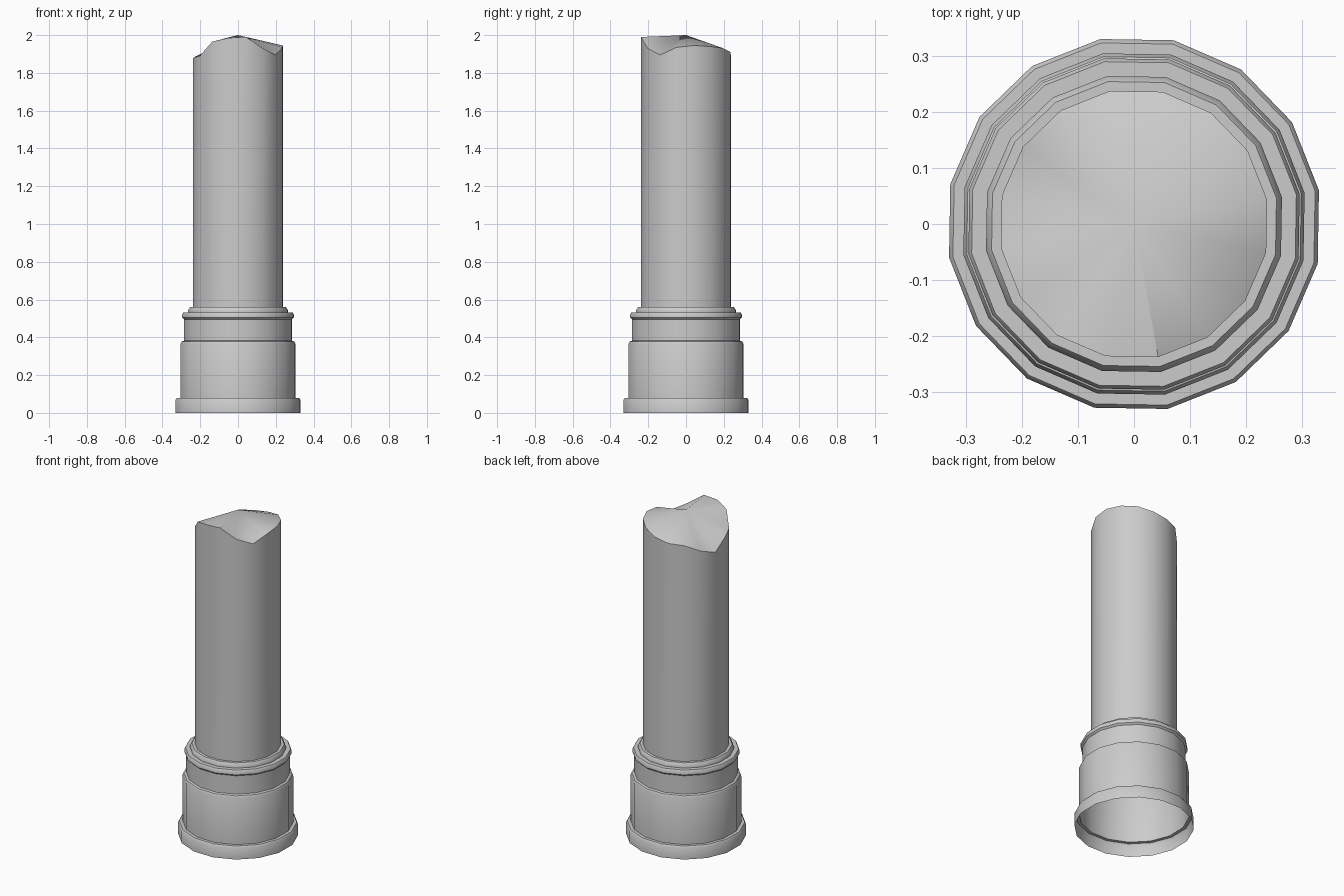
import bpy, bmesh, math

if "Cube" in bpy.data.objects:
    bpy.data.objects.remove(bpy.data.objects["Cube"])

SIDES = 16
OFFSET = math.radians(10.3)


def ring(bm, r, heights):
    """One loop of vertices; heights is a single z or one z per side."""
    if not isinstance(heights, (list, tuple)):
        heights = [heights] * SIDES
    return [bm.verts.new((r * math.cos(OFFSET + math.tau * i / SIDES),
                          r * math.sin(OFFSET + math.tau * i / SIDES), z))
            for i, z in enumerate(heights)]


def bridge(bm, a, b):
    for i in range(SIDES):
        j = (i + 1) % SIDES
        bm.faces.new((a[i], a[j], b[j], b[i]))


def finish(bm, name):
    mesh = bpy.data.meshes.new(name)
    bm.to_mesh(mesh)
    bm.free()
    obj = bpy.data.objects.new(name, mesh)
    bpy.context.collection.objects.link(obj)
    bpy.ops.object.select_all(action='DESELECT')
    obj.select_set(True)
    bpy.context.view_layer.objects.active = obj
    bpy.ops.object.shade_smooth_by_angle(angle=math.radians(35))


# stepped base, open underneath
profile = [(0.335, 0), (0.335, 0.07), (0.328, 0.08), (0.309, 0.08),
           (0.309, 0.365), (0.303, 0.378), (0.29, 0.382), (0.29, 0.495),
           (0.300, 0.505), (0.300, 0.522), (0.294, 0.532), (0.268, 0.532),
           (0.268, 0.545), (0.258, 0.56), (0.241, 0.56)]
bm = bmesh.new()
loops = [ring(bm, r, z) for r, z in profile]
for a, b in zip(loops, loops[1:]):
    bridge(bm, a, b)
finish(bm, "column_base")

# shaft with a jagged broken top that rises to a peak in the middle
broken = [1.945, 1.94, 1.93, 1.91, 1.895, 1.89, 1.85, 1.82,
          1.88, 1.89, 1.965, 1.985, 1.99, 1.93, 1.895, 1.935]
bm = bmesh.new()
bottom = ring(bm, 0.241, 0.56)
rim = ring(bm, 0.241, broken)
bridge(bm, bottom, rim)
peak = bm.verts.new((0, 0, 2.0))
for i in range(SIDES):
    bm.faces.new((rim[i], rim[(i + 1) % SIDES], peak))
finish(bm, "broken_shaft")
